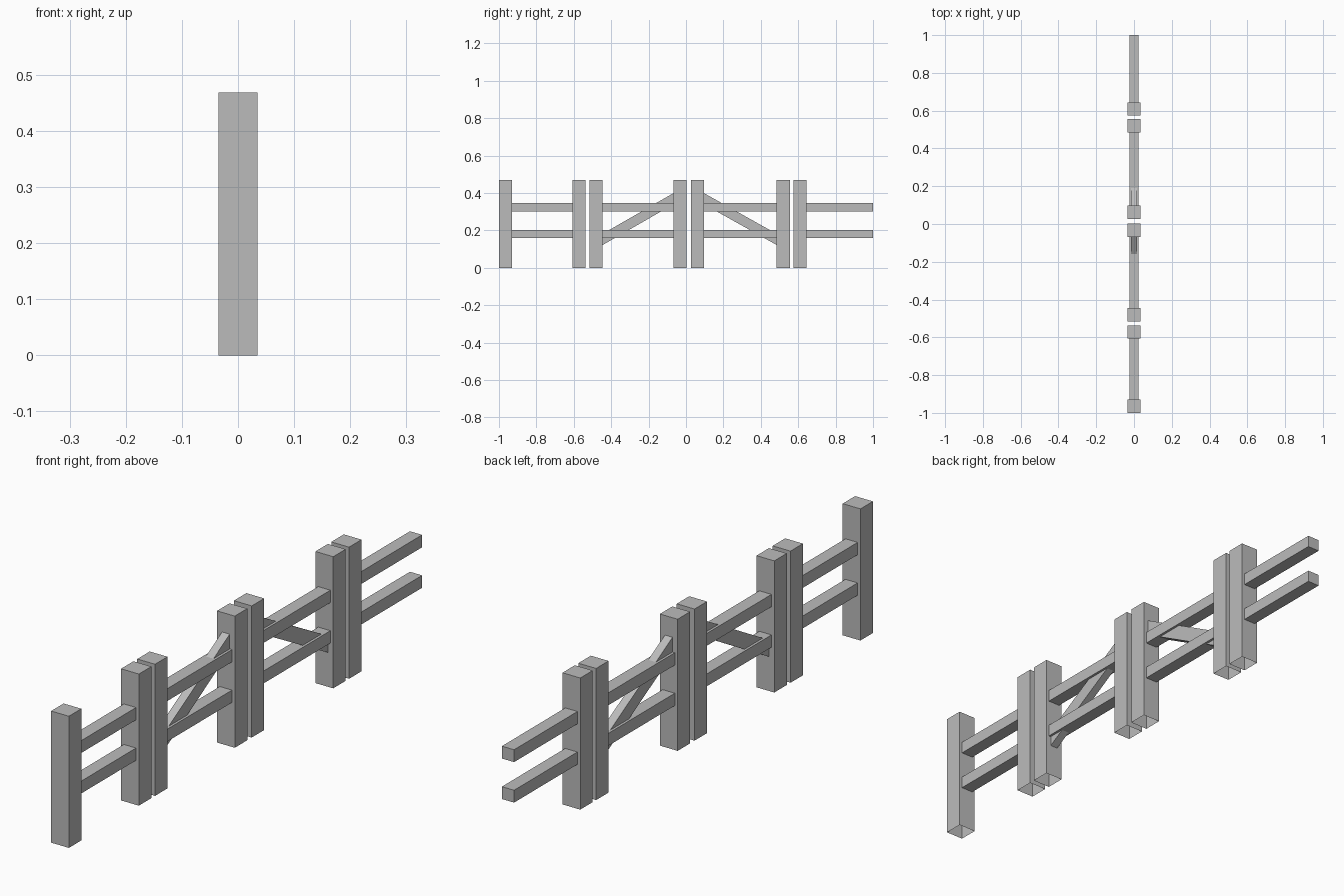
import bpy
import bmesh
from math import atan2
from mathutils import Matrix, Vector

default = bpy.data.objects.get("Cube")
if default:
    bpy.data.objects.remove(default, do_unlink=True)

GREY = (0.5, 0.5, 0.5, 1)
grey = bpy.data.materials.new("plain grey")
grey.use_nodes = True
grey.diffuse_color = GREY
grey.node_tree.nodes["Principled BSDF"].inputs["Base Color"].default_value = GREY

POST, HEIGHT = 0.07, 0.468
HALF = POST / 2
EMBED = 0.005


def box(name, size, centre, tilt=0.0, open_bottom=False):
    bm = bmesh.new()
    bmesh.ops.create_cube(bm, size=1, matrix=Matrix.Diagonal((*size, 1)))
    if open_bottom:
        under = [f for f in bm.faces if f.normal.z < -0.9]
        bmesh.ops.delete(bm, geom=under, context="FACES_ONLY")
    bm.transform(Matrix.Translation(centre) @ Matrix.Rotation(tilt, 4, "X"))
    mesh = bpy.data.meshes.new(name)
    bm.to_mesh(mesh)
    bm.free()
    mesh.materials.append(grey)
    obj = bpy.data.objects.new(name, mesh)
    bpy.context.collection.objects.link(obj)
    return obj


def brace(name, low, high):
    # diagonal bar in the y-z plane, clipped by the posts it joins
    a, b = Vector(low), Vector(high)
    d = b - a
    box(name, (0.03, d.length, 0.052), (a + b) / 2, atan2(d.z, d.y))


# Posts, hollow underneath
posts = [-0.965, -0.572, -0.481, -0.033, 0.062, 0.52, 0.609]
for i, y in enumerate(posts):
    box(f"post_{i + 1}", (POST, POST, HEIGHT), (0, y, HEIGHT / 2), open_bottom=True)

# Two rails across each of the four bays; the last bay has a free end
bays = [(posts[0], posts[1]), (posts[2], posts[3]),
        (posts[4], posts[5]), (posts[6], 1 + HALF - EMBED + 2 * EMBED - EMBED)]
for i, (start, end) in enumerate(bays):
    y0 = start + HALF - EMBED
    y1 = min(end - HALF + EMBED, 1.0)
    for level, z in (("lower", 0.18), ("upper", 0.324)):
        box(f"{level}_rail_{i + 1}", (0.048, y1 - y0, 0.044), (0, (y0 + y1) / 2, z))

# Diagonal braces rising towards the middle posts
brace("front_brace", (0, posts[2] + 0.02, 0.143), (0, posts[3] - 0.02, 0.377))
brace("back_brace", (0, posts[5] - 0.02, 0.143), (0, posts[4] + 0.02, 0.377))
